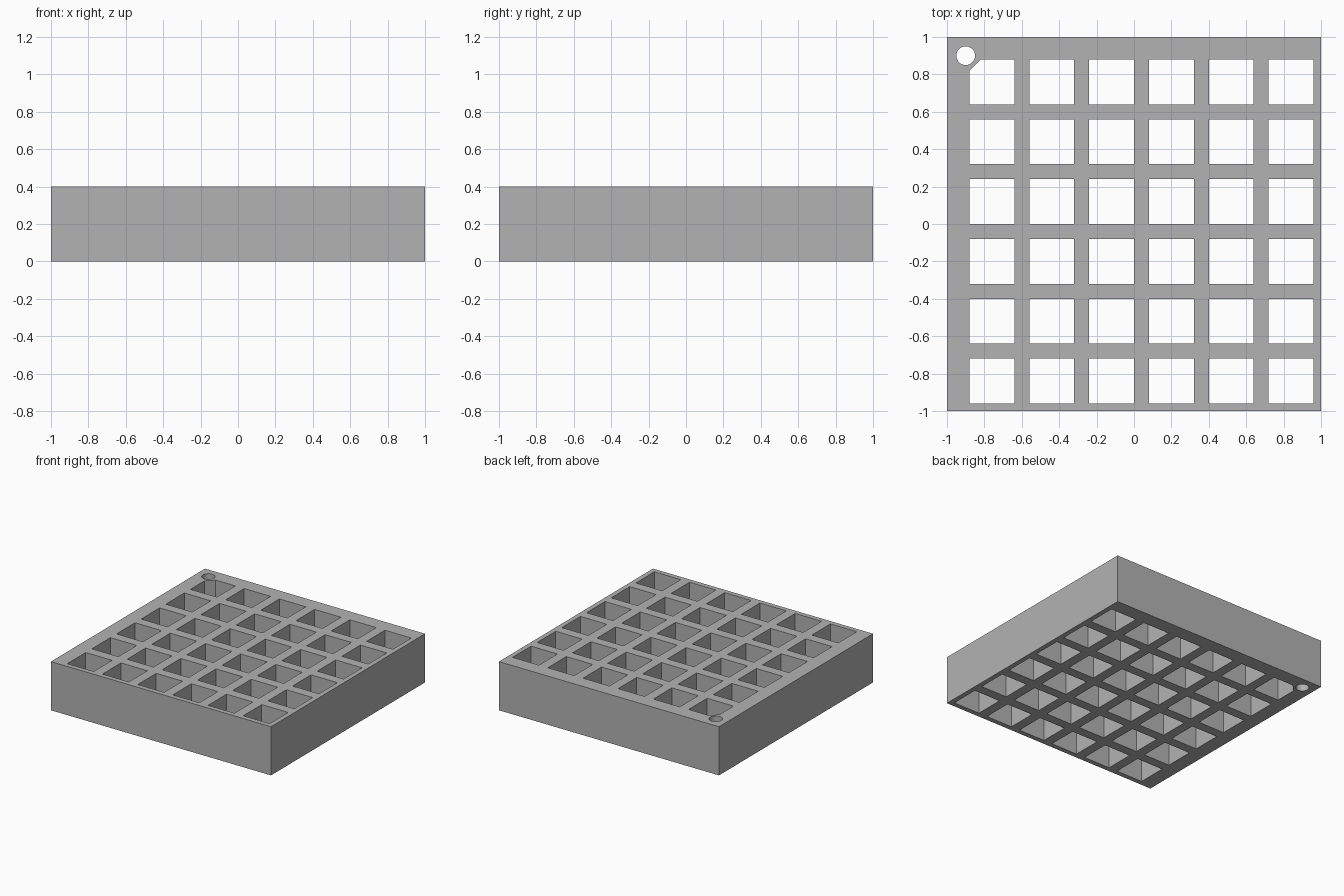
import bpy, bmesh, math

cube = bpy.data.objects.get("Cube")
if cube:
    bpy.data.objects.remove(cube, do_unlink=True)

HEIGHT = 0.4
CELLS = 6
PITCH = 0.32
HOLE = 0.24
START = -0.88
CHAMFER = 0.06

grey = bpy.data.materials.new("plain grey")
grey.use_nodes = True
colour = (0.45, 0.45, 0.45, 1)
grey.diffuse_color = colour
grey.node_tree.nodes["Principled BSDF"].inputs["Base Color"].default_value = colour


def add_prism(bm, outline, bottom, top):
    """Extrude a counter-clockwise outline into a closed prism."""
    base = bm.faces.new([bm.verts.new((x, y, bottom)) for x, y in outline])
    lid = bmesh.ops.extrude_face_region(bm, geom=[base], use_keep_orig=True)["geom"]
    verts = [v for v in lid if isinstance(v, bmesh.types.BMVert)]
    bmesh.ops.translate(bm, verts=verts, vec=(0, 0, top - bottom))


def make_object(name, bm):
    bmesh.ops.recalc_face_normals(bm, faces=bm.faces)
    mesh = bpy.data.meshes.new(name)
    bm.to_mesh(mesh)
    bm.free()
    mesh.materials.append(grey)
    obj = bpy.data.objects.new(name, mesh)
    bpy.context.collection.objects.link(obj)
    return obj


# Solid slab
bm = bmesh.new()
add_prism(bm, [(-1, -1), (1, -1), (1, 1), (-1, 1)], 0, HEIGHT)
block = make_object("grid_block", bm)

# Square through holes; the one beside the round hole has a cut corner
bm = bmesh.new()
for col in range(CELLS):
    for row in range(CELLS):
        x0 = START + col * PITCH
        y1 = -START - row * PITCH
        x1, y0 = x0 + HOLE, y1 - HOLE
        outline = [(x0, y0), (x1, y0), (x1, y1)]
        if col == row == 0:
            outline += [(x0 + CHAMFER, y1), (x0, y1 - CHAMFER)]
        else:
            outline.append((x0, y1))
        add_prism(bm, outline, -0.1, HEIGHT + 0.1)

# Round corner hole
SIDES = 48
angles = [math.tau * i / SIDES for i in range(SIDES)]
add_prism(bm, [(-0.9 + 0.05 * math.cos(a), 0.9 + 0.05 * math.sin(a)) for a in angles],
          -0.1, HEIGHT + 0.1)
cutter = make_object("hole_cutter", bm)
cutter.hide_render = True

# Cut the holes, then discard the cutter
cut = block.modifiers.new("holes", 'BOOLEAN')
cut.operation = 'DIFFERENCE'
cut.solver = 'EXACT'
cut.object = cutter
bpy.context.view_layer.objects.active = block
block.select_set(True)
cutter.select_set(False)
bpy.ops.object.modifier_apply(modifier=cut.name)
bpy.data.objects.remove(cutter, do_unlink=True)
bpy.ops.object.shade_smooth_by_angle(angle=math.radians(30))
